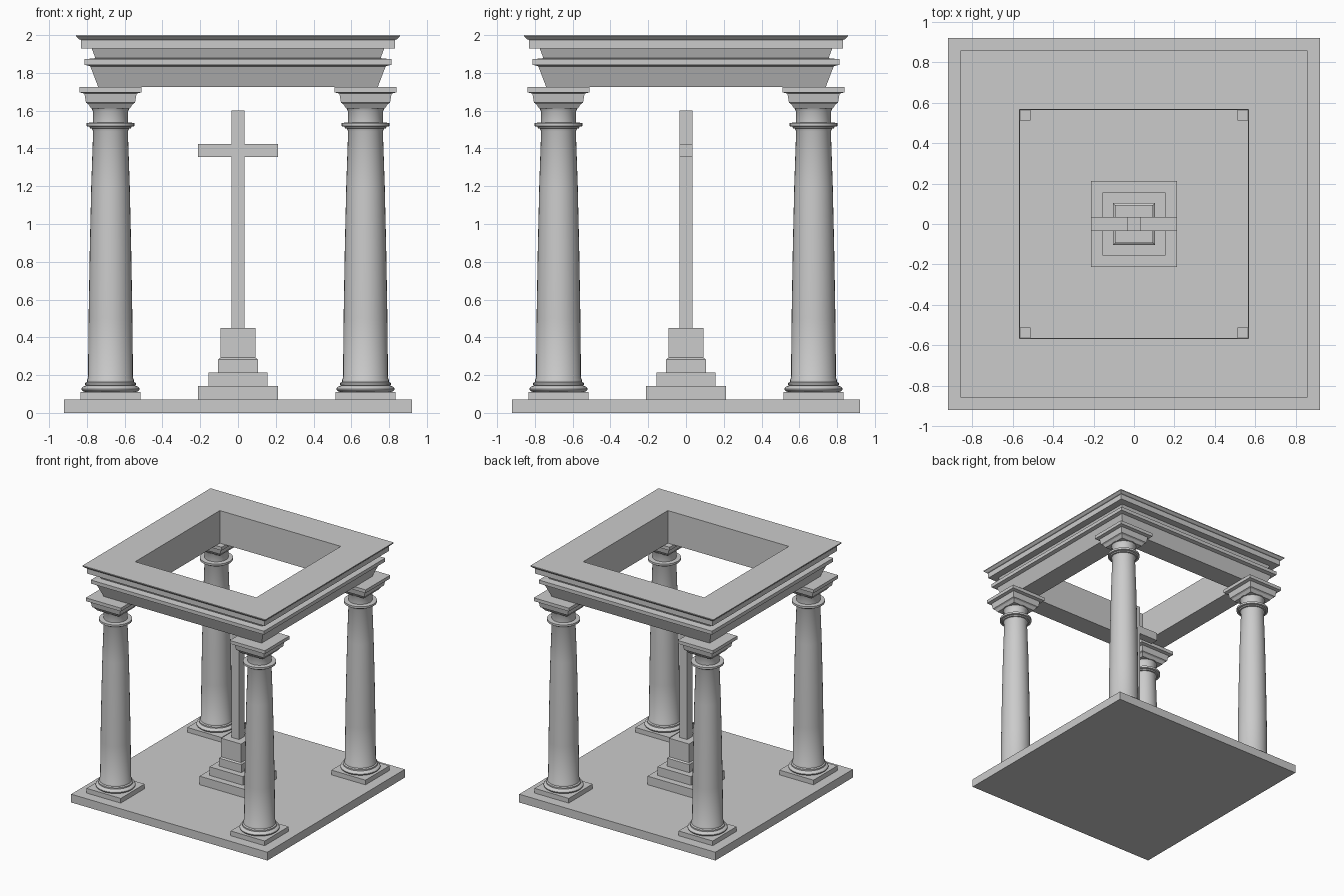
import bpy, bmesh, math

if "Cube" in bpy.data.objects:
    bpy.data.objects.remove(bpy.data.objects["Cube"])

C = 0.675   # column offset from centre


def finish(name, bm, smooth=False):
    bmesh.ops.recalc_face_normals(bm, faces=bm.faces)
    me = bpy.data.meshes.new(name)
    bm.to_mesh(me)
    bm.free()
    ob = bpy.data.objects.new(name, me)
    bpy.context.collection.objects.link(ob)
    if smooth:
        bpy.ops.object.select_all(action='DESELECT')
        ob.select_set(True)
        bpy.context.view_layer.objects.active = ob
        bpy.ops.object.shade_smooth_by_angle(angle=math.radians(30))
    return ob


def loft(name, profile, sides, x=0, y=0, square=False, closed=False):
    """Sweep (half width, z) points around a vertical axis."""
    bm = bmesh.new()
    k = math.sqrt(2) if square else 1
    turn = math.pi / 4 if square else 0
    rings = []
    for r, z in profile:
        rings.append([bm.verts.new((x + r * k * math.cos(turn + 2 * math.pi * i / sides),
                                    y + r * k * math.sin(turn + 2 * math.pi * i / sides), z))
                      for i in range(sides)])
    pairs = list(zip(rings, rings[1:]))
    if closed:
        pairs.append((rings[-1], rings[0]))
    else:
        bm.faces.new(rings[0])
        bm.faces.new(rings[-1])
    for a, b in pairs:
        for i in range(sides):
            j = (i + 1) % sides
            bm.faces.new((a[i], a[j], b[j], b[i]))
    return finish(name, bm, smooth=not square)


def block(name, profile, x=0, y=0, closed=False):
    return loft(name, profile, 4, x, y, True, closed)


def box(name, sx, sy, z0, z1):
    bm = bmesh.new()
    bmesh.ops.create_cube(bm, size=1)
    for v in bm.verts:
        v.co = (v.co.x * sx, v.co.y * sy, z0 + (v.co.z + 0.5) * (z1 - z0))
    return finish(name, bm)


# Floor slab
block("floor_slab", [(0.92, 0), (0.92, 0.07)])

# Round column: base torus, tapered shaft, neck ring and flared top
torus = [(0.122 + 0.032 * math.cos(a), 0.127 + 0.018 * math.sin(a))
         for a in [math.radians(-90 + 22.5 * i) for i in range(9)]]
column = ([(0.122, 0.107)] + torus
          + [(0.134, 0.147), (0.134, 0.158), (0.124, 0.164), (0.124, 0.176), (0.119, 0.185),
             (0.116, 0.5), (0.110, 0.85), (0.102, 1.2), (0.092, 1.49),
             (0.098, 1.505), (0.108, 1.507), (0.112, 1.515), (0.127, 1.518),
             (0.127, 1.535), (0.092, 1.538), (0.092, 1.595),
             (0.100, 1.612), (0.108, 1.614)])
for sx, side in ((-1, "left"), (1, "right")):
    for sy, end in ((-1, "front"), (1, "back")):
        tag, x, y = f"{end}_{side}", sx * C, sy * C
        block("plinth_" + tag, [(0.16, 0.07), (0.16, 0.11)], x, y)
        loft("column_" + tag, column, 32, x, y)
        block("capital_" + tag, [(0.103, 1.612), (0.118, 1.635), (0.130, 1.642), (0.138, 1.69),
                                 (0.164, 1.697), (0.164, 1.725)], x, y)

# Square ring beam with stepped mouldings and an open middle
block("ring_beam", [(0.565, 1.725), (0.74, 1.725), (0.782, 1.835), (0.812, 1.843), (0.812, 1.873),
                    (0.785, 1.875), (0.755, 1.878), (0.774, 1.928), (0.832, 1.93),
                    (0.832, 1.975), (0.842, 1.978), (0.858, 1.993), (0.858, 2.0),
                    (0.567, 2.0)], closed=True)

# Stepped pedestal
block("pedestal", [(0.212, 0.07), (0.212, 0.142), (0.157, 0.142), (0.157, 0.215),
                   (0.105, 0.215), (0.105, 0.283), (0.093, 0.292), (0.093, 0.45)])

# Cross
box("cross_post", 0.07, 0.07, 0.45, 1.60)
box("cross_arms", 0.426, 0.07, 1.355, 1.424)
